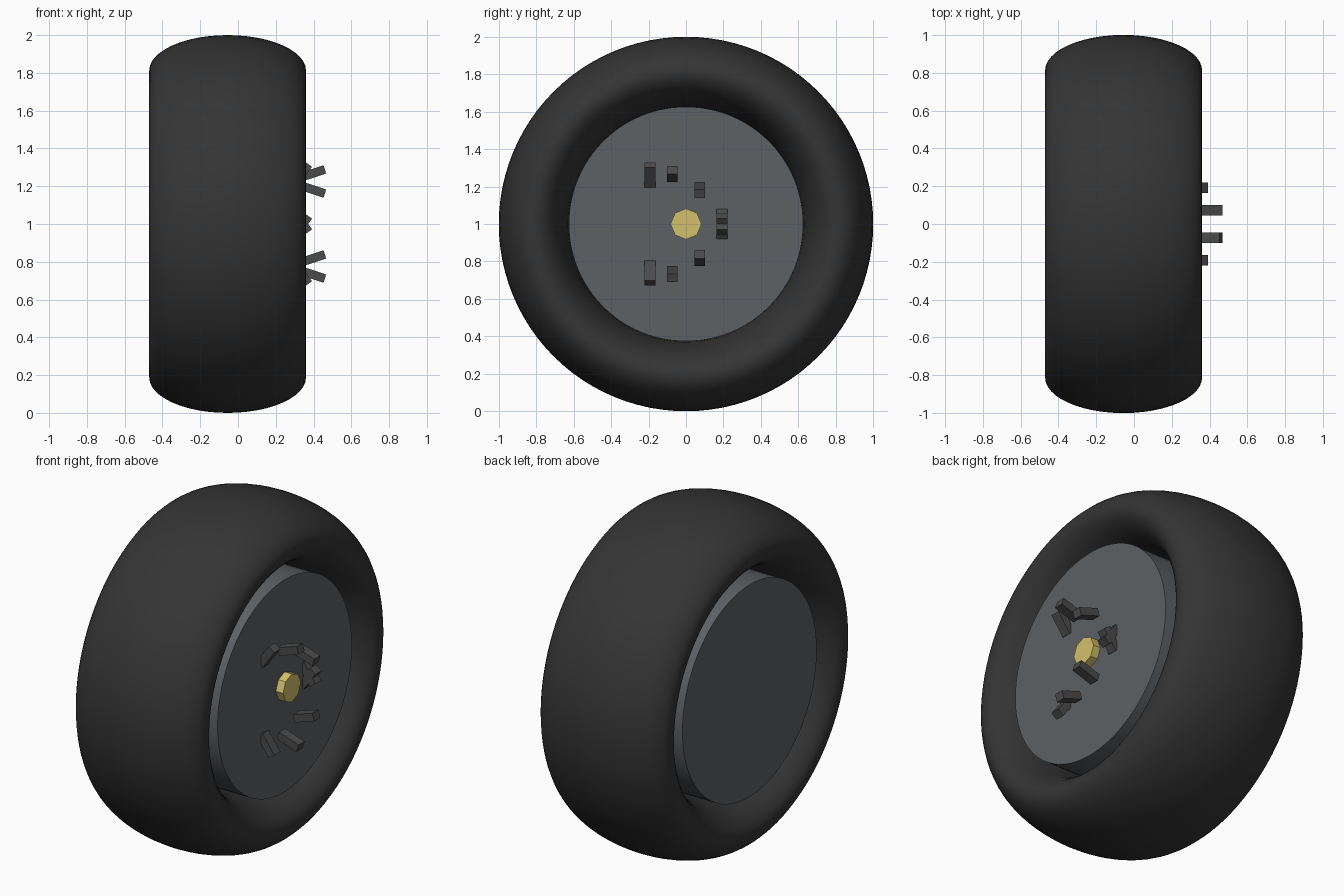
import bpy
from math import pi, radians

if "Cube" in bpy.data.objects:
    bpy.data.objects.remove(bpy.data.objects["Cube"])

AXLE_Z = 1.0
TYRE_X = -0.055


def paint(obj, name, rgb):
    mat = bpy.data.materials.get(name) or bpy.data.materials.new(name)
    mat.diffuse_color = (*rgb, 1)
    mat.use_nodes = True
    mat.node_tree.nodes["Principled BSDF"].inputs["Base Color"].default_value = mat.diffuse_color
    obj.data.materials.append(mat)


def finish(name, smooth=None):
    obj = bpy.context.object
    obj.name = name
    bpy.ops.object.transform_apply(location=False, rotation=True, scale=True)
    if smooth:
        bpy.ops.object.shade_smooth_by_angle(angle=radians(smooth))
    return obj


def disc(name, x0, x1, radius, sides, smooth=None):
    bpy.ops.mesh.primitive_cylinder_add(
        vertices=sides, radius=radius, depth=x1 - x0,
        location=((x0 + x1) / 2, 0, AXLE_Z), rotation=(0, pi / 2, 0))
    return finish(name, smooth)


# Tyre: a torus stretched along the axle
bpy.ops.mesh.primitive_torus_add(
    major_segments=96, minor_segments=48, major_radius=0.8125, minor_radius=0.1875,
    location=(TYRE_X, 0, AXLE_Z))
bpy.context.object.scale = (1, 1, 0.415 / 0.1875)
bpy.context.object.rotation_euler = (0, pi / 2, 0)
tyre = finish("tyre", 60)
paint(tyre, "rubber", (0.035, 0.035, 0.035))

# Solid wheel disc and octagonal hub cap
wheel = disc("wheel_disc", TYRE_X - 0.36, TYRE_X + 0.36, 0.626, 96, 30)
paint(wheel, "rim_grey", (0.11, 0.12, 0.13))
hub = disc("hub_cap", 0.25, 0.352, 0.083, 8)
paint(hub, "brass", (0.65, 0.53, 0.15))

# Small tilted lugs, mirrored above and below the axle: x, y, height, tilt
LUGS = [(0.334, -0.192, 0.262, 54),
        (0.396, -0.073, 0.268, 18),
        (0.396, 0.073, 0.182, -18),
        (0.334, 0.192, 0.0125, -54)]
for i, (x, y, h, tilt) in enumerate(LUGS):
    for side, s in (("upper", 1), ("lower", -1)):
        bpy.ops.mesh.primitive_cube_add(
            size=1, location=(x, y, AXLE_Z + s * h), rotation=(0, radians(-s * tilt), 0))
        bpy.context.object.scale = (0.134, 0.057, 0.046)
        lug = finish(f"lug_{side}_{i + 1}")
        paint(lug, "lug_grey", (0.07, 0.07, 0.07))
